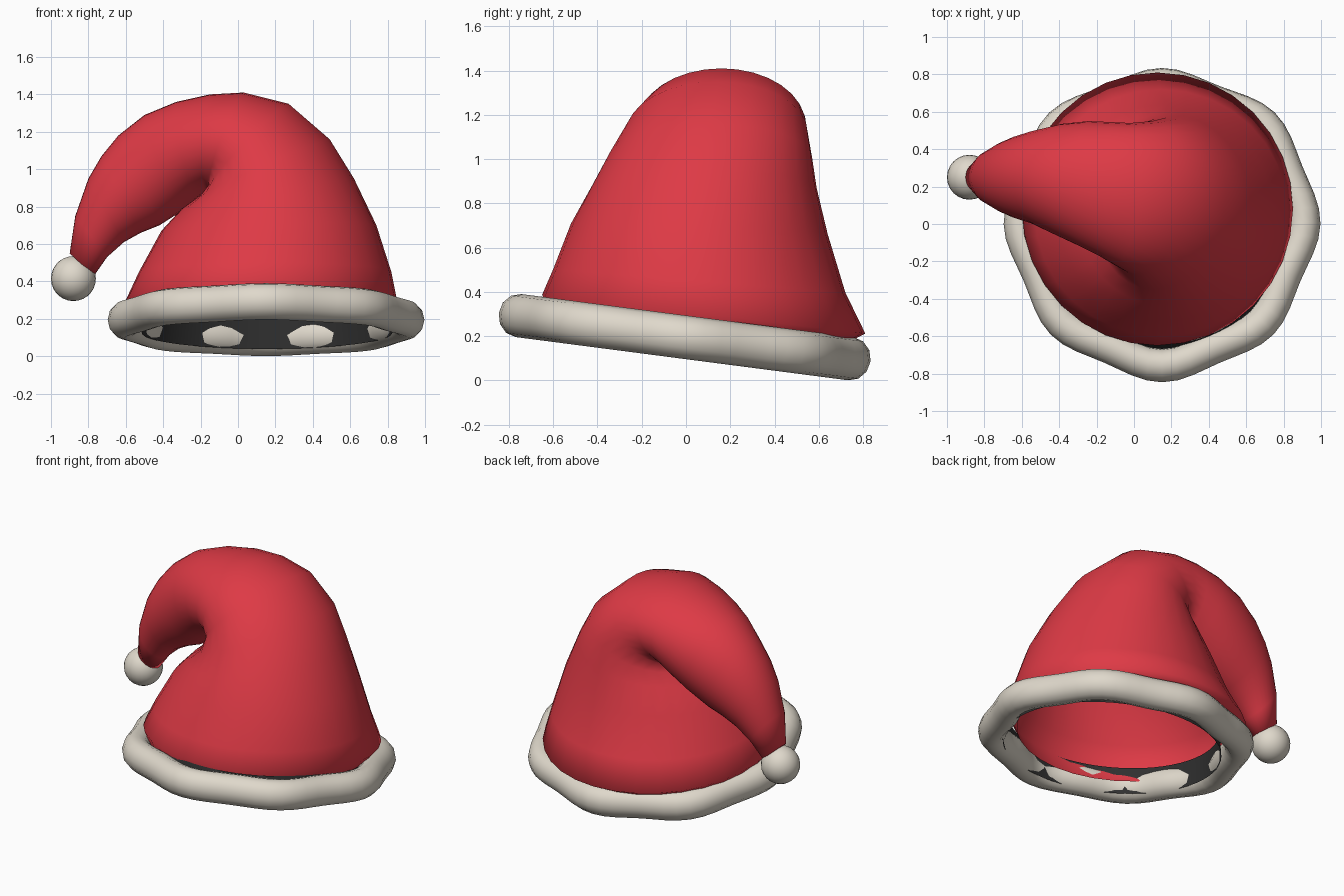
import bpy
import bmesh
from math import sin, cos, tau, radians
from mathutils import Vector

default_cube = bpy.data.objects.get("Cube")
if default_cube:
    bpy.data.objects.remove(default_cube, do_unlink=True)


def make_material(name, colour):
    material = bpy.data.materials.new(name)
    material.use_nodes = True
    material.diffuse_color = (*colour, 1)
    shader = material.node_tree.nodes["Principled BSDF"]
    shader.inputs["Base Color"].default_value = (*colour, 1)
    shader.inputs["Roughness"].default_value = 0.8
    return material


red_felt = make_material("red felt", (0.73, 0.042, 0.06))
cream_fur = make_material("cream fur", (0.74, 0.69, 0.6))
dark_lining = make_material("dark lining", (0.03, 0.03, 0.03))


def loft(name, rings, material, closed_loop=False, cap_end=False):
    """Skin a list of equally sized rings of points."""
    bm = bmesh.new()
    loops = [[bm.verts.new(point) for point in ring] for ring in rings]
    pairs = list(zip(loops, loops[1:]))
    if closed_loop:
        pairs.append((loops[-1], loops[0]))
    for lower, upper in pairs:
        count = len(lower)
        for i in range(count):
            j = (i + 1) % count
            bm.faces.new((lower[i], lower[j], upper[j], upper[i]))
    if cap_end:
        bm.faces.new(loops[-1])
    bmesh.ops.recalc_face_normals(bm, faces=bm.faces)
    mesh = bpy.data.meshes.new(name)
    bm.to_mesh(mesh)
    bm.free()
    mesh.materials.append(material)
    mesh.shade_smooth()
    obj = bpy.data.objects.new(name, mesh)
    bpy.context.collection.objects.link(obj)
    return obj


def hat_ring(outer, inner, middle_y, half_width, shear, tilt, sides=32):
    """Oval between an outer and an inner (x, z) point, skewed along y."""
    a = Vector((outer[0], middle_y, outer[1]))
    b = Vector((inner[0], middle_y, inner[1]))
    centre, across = (a + b) / 2, (a - b) / 2
    side = Vector((shear, 1, tilt)) * half_width
    angles = [tau * i / sides for i in range(sides)]
    return [centre + across * cos(t) + side * sin(t) for t in angles]


# Floppy hat: turned-under hem, cone, fold and drooping tip
# outer (x, z), inner (x, z), middle y, half width, shear, tilt
sections = [
    ((0.79, 0.22), (-0.55, 0.22), 0.08, 0.68, 0, -0.05),
    ((0.85, 0.30), (-0.60, 0.30), 0.08, 0.73, 0, -0.12),
    ((0.82, 0.45), (-0.53, 0.45), 0.06, 0.66, 0, -0.08),
    ((0.74, 0.70), (-0.41, 0.67), 0.06, 0.58, 0, -0.04),
    ((0.62, 0.95), (-0.30, 0.79), 0.08, 0.51, 0.03, 0),
    ((0.49, 1.16), (-0.21, 0.85), 0.11, 0.46, 0.08, 0),
    ((0.27, 1.35), (-0.16, 0.89), 0.14, 0.41, 0.1, 0),
    ((0.03, 1.41), (-0.15, 0.90), 0.16, 0.38, 0.1, 0),
    ((-0.15, 1.40), (-0.17, 0.88), 0.19, 0.355, 0.1, 0),
    ((-0.33, 1.36), (-0.22, 0.84), 0.22, 0.33, 0.1, 0),
    ((-0.50, 1.29), (-0.31, 0.77), 0.24, 0.295, 0.05, 0),
    ((-0.64, 1.18), (-0.42, 0.70), 0.25, 0.25, 0, 0),
    ((-0.73, 1.07), (-0.52, 0.66), 0.25, 0.22, 0, 0),
    ((-0.80, 0.95), (-0.61, 0.61), 0.25, 0.185, 0, 0),
    ((-0.87, 0.75), (-0.70, 0.53), 0.25, 0.135, 0, 0),
    ((-0.90, 0.55), (-0.77, 0.43), 0.25, 0.08, 0, 0),
]
loft("hat_body", [hat_ring(*s) for s in sections], red_felt, cap_end=True)

# Fur trim: a wavy tube with slightly squared cross-section
TILT = radians(-7.4)


def trim_ring(angle, sides=12):
    radius = 0.737 + 0.02 * cos(8 * angle) + 0.006 * sin(3 * angle)
    points = []
    for i in range(sides):
        t = tau * i / sides
        reach = radius + 0.09 * cos(t)
        points.append((reach * cos(angle), reach * sin(angle), 0.098 * sin(t)))
    return points


STEPS = 64
fur_trim = loft("fur_trim", [trim_ring(tau * i / STEPS) for i in range(STEPS)],
                cream_fur, closed_loop=True)
fur_trim.location = (0.15, 0, 0.195)
fur_trim.rotation_euler.x = TILT


# Dark lining band, set slightly forward so it shows mostly at the back
def band_ring(height, radius):
    angles = [tau * i / STEPS for i in range(STEPS)]
    return [(radius * cos(t), radius * sin(t), height) for t in angles]


lining = loft("lining_band", [band_ring(-0.07, 0.67), band_ring(0.09, 0.645)],
              dark_lining)
lining.location = (0.155, -0.015, 0.195)
lining.rotation_euler.x = TILT

# Pompom on the tip
bpy.ops.mesh.primitive_uv_sphere_add(segments=24, ring_count=14, radius=0.12,
                                     location=(-0.88, 0.25, 0.415))
pompom = bpy.context.object
pompom.name = "pompom"
pompom.data.materials.append(cream_fur)
pompom.data.shade_smooth()
